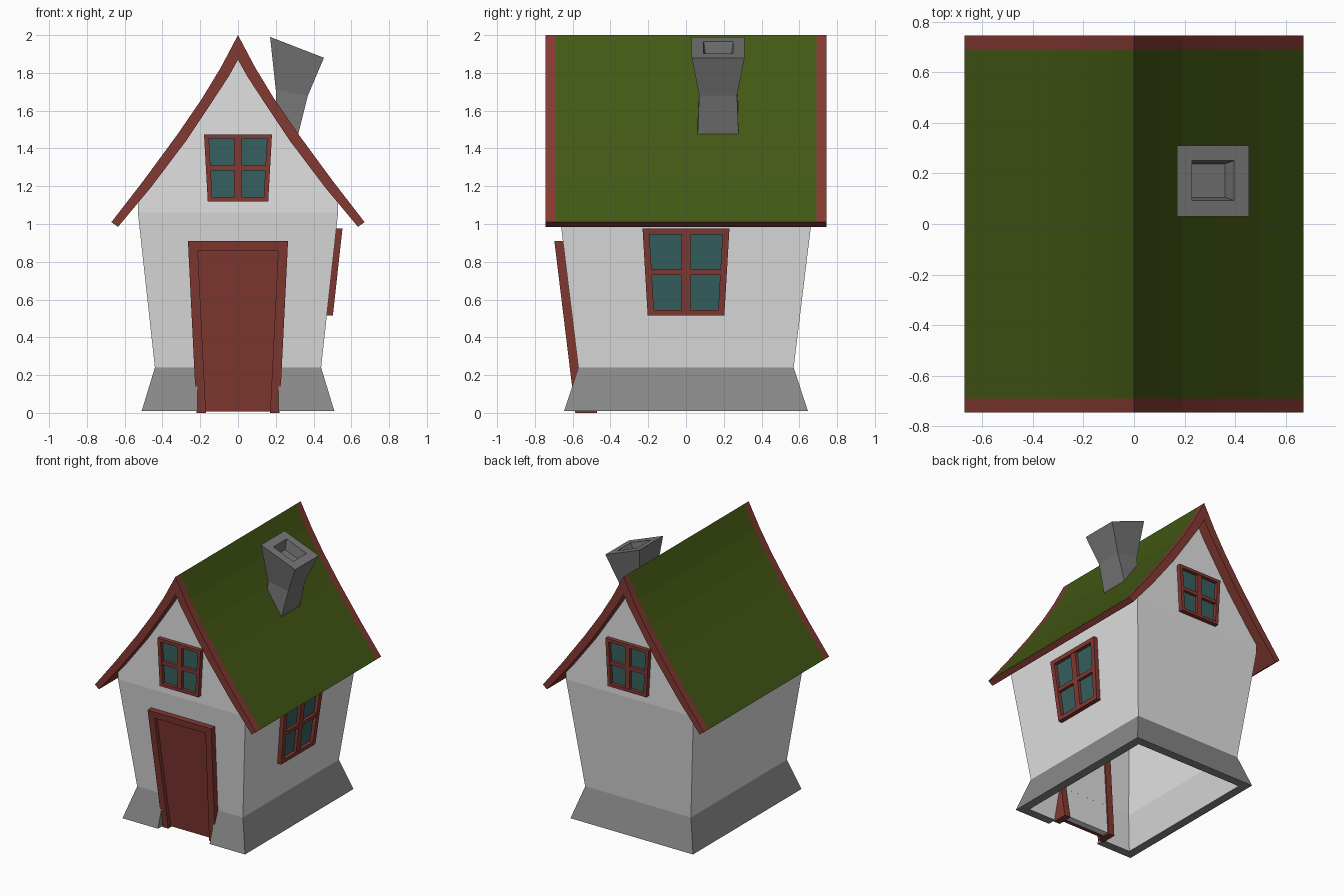
import bpy, bmesh

if "Cube" in bpy.data.objects:
    bpy.data.objects.remove(bpy.data.objects["Cube"])

# ---------- materials ----------
def material(name, rgb):
    m = bpy.data.materials.new(name)
    m.diffuse_color = (*rgb, 1)
    m.use_nodes = True
    m.node_tree.nodes["Principled BSDF"].inputs["Base Color"].default_value = m.diffuse_color
    return m

PLASTER = material("white plaster", (.75, .75, .75))
STONE = material("base stone", (.25, .25, .25))
CHIMNEY = material("chimney stone", (.18, .18, .18))
RED = material("red wood", (.23, .041, .032))
GREEN = material("green roof", (.056, .098, .007))
GLASS = material("teal glass", (.036, .12, .115))

# ---------- helpers ----------
def finish(bm, name, mats, rule=None):
    bmesh.ops.recalc_face_normals(bm, faces=bm.faces)
    if rule:
        for f in bm.faces:
            f.material_index = rule(f)
    me = bpy.data.meshes.new(name)
    bm.to_mesh(me)
    bm.free()
    for m in mats:
        me.materials.append(m)
    ob = bpy.data.objects.new(name, me)
    bpy.context.collection.objects.link(ob)
    return ob

def loft(bm, loops, closed=True, cyclic=False):
    """Skin equal point loops; closed joins each loop, cyclic joins last to first."""
    rows = [[bm.verts.new(p) for p in loop] for loop in loops]
    n, k = len(rows), len(rows[0])
    for i in range(n if cyclic else n - 1):
        for j in range(k if closed else k - 1):
            a, b, m = rows[i], rows[(i + 1) % n], (j + 1) % k
            bm.faces.new((a[j], a[m], b[m], b[j]))
    return rows

def board(bm, place, corners, w0, w1):
    """Solid from four (u, z) corners between depths w0 and w1 of a wall."""
    rows = loft(bm, [[place(u, z, w) for u, z in corners] for w in (w0, w1)])
    bm.faces.new(rows[0])
    bm.faces.new(rows[1])

def rect(hx, hy, z):
    return [(hx, -hy, z), (hx, hy, z), (-hx, hy, z), (-hx, -hy, z)]

def taper(z, z0, z1, h0, h1):
    return h0 + (h1 - h0) * (z - z0) / (z1 - z0)

# ---------- walls: hollow, widening upward ----------
bm = bmesh.new()
loft(bm, [rect(.44, .57, .24), rect(.53, .67, 1.06),
          rect(.47, .61, 1.06), rect(.38, .51, .24)], cyclic=True)
finish(bm, "walls", [PLASTER])

# ---------- flared stone base, open at the door ----------
def base_path(hx, hy, z, dx=.215):
    return [(dx, -hy, z), (hx, -hy, z), (hx, hy, z),
            (-hx, hy, z), (-hx, -hy, z), (-dx, -hy, z)]

bm = bmesh.new()
rows = loft(bm, [base_path(.51, .645, .01), base_path(.44, .57, .24),
                 base_path(.38, .51, .24), base_path(.445, .58, .01)],
            closed=False, cyclic=True)
bm.faces.new([r[0] for r in rows])
bm.faces.new([r[-1] for r in rows])

def base_rule(f):
    c, n = f.calc_center_median(), f.normal
    inward = n.x * c.x + n.y * c.y < -.05
    return 1 if inward and n.z < -.1 and n.z > -.9 else 0
finish(bm, "stone_base", [STONE, PLASTER], base_rule)

# ---------- roof: curved slab with red ends, edges and underside ----------
outer = [(0, 2), (.09, 1.83), (.19, 1.665), (.32, 1.475), (.5, 1.23), (.67, 1.01)]
inner = [(0, 1.87), (.05, 1.78), (.145, 1.635), (.275, 1.44), (.46, 1.195), (.635, .985)]

def both_sides(half):
    return [(-x, z) for x, z in reversed(half[1:])] + half

profile = both_sides(outer) + both_sides(inner)[::-1]
bm = bmesh.new()
rows = loft(bm, [[(x, y, z) for x, z in profile] for y in (-.745, -.69, .69, .745)])
for a in (rows[0], rows[-1]):
    for j in range(10):
        m = len(profile) - 1 - j
        bm.faces.new((a[j], a[j + 1], a[m - 1], a[m]))
finish(bm, "roof", [RED, GREEN],
       lambda f: int(f.normal.z > .1 and abs(f.calc_center_median().y) < .6))

# ---------- gable block under the roof ----------
middle = [((a + c) / 2, (b + d) / 2) for (a, b), (c, d) in zip(outer, inner)][:-1]
gable = both_sides(middle + [(.53, 1.15), (.53, 1.06)])
bm = bmesh.new()
rows = loft(bm, [[(x, y, z) for x, z in gable] for y in (-.67, .67)])
bm.faces.new(rows[0])
bm.faces.new(rows[1])
finish(bm, "gable", [PLASTER])

# ---------- chimney: bent, flaring, with a sunken mouth ----------
def chimney_ring(xl, zl, xr, zr, y0, y1):
    return [(xl, y0, zl), (xr, y0, zr), (xr, y1, zr), (xl, y1, zl)]

bm = bmesh.new()
rows = loft(bm, [chimney_ring(.2, 1.56, .31, 1.44, .06, .28),
                 chimney_ring(.2, 1.71, .37, 1.68, .07, .27),
                 chimney_ring(.17, 1.99, .455, 1.88, .03, .31),
                 chimney_ring(.23, 1.967, .395, 1.903, .093, .25),
                 chimney_ring(.225, 1.89, .36, 1.838, .105, .238)])
bm.faces.new(rows[0])
bm.faces.new(rows[-1])
finish(bm, "chimney", [CHIMNEY])

# ---------- wall placements ----------
def on_front(u, z, w):
    return (u, -(.541 + .122 * z) - w, z)

def on_right(u, z, w):
    return (.44 + (z - .24) * .11 + w, u, z)

def on_front_gable(u, z, w):
    return (u, -.67 - w, z)

def on_back_gable(u, z, w):
    return (-u, .67 + w, z)

# ---------- windows: tapered frame, cross bars, glass plate ----------
def window(name, place, z0, z1, h0, h1, stile, rail, bar, cross):
    def h(z):
        return taper(z, z0, z1, h0, h1)
    bm = bmesh.new()
    for s in (-1, 1):
        board(bm, place, [(s * h0, z0), (s * h1, z1), (s * (h1 - stile), z1),
                          (s * (h0 - stile), z0)], -.01, .032)
    for a, b in ((z0, z0 + rail), (z1 - rail, z1)):
        board(bm, place, [(-h(a) + stile, a), (h(a) - stile, a),
                          (h(b) - stile, b), (-h(b) + stile, b)], -.01, .032)
    board(bm, place, [(-bar, z0 + rail), (bar, z0 + rail),
                      (bar, z1 - rail), (-bar, z1 - rail)], -.01, .028)
    a, b = (z0 + z1) / 2 - cross, (z0 + z1) / 2 + cross
    for s in (-1, 1):
        board(bm, place, [(s * bar, a), (s * (h(a) - stile), a),
                          (s * (h(b) - stile), b), (s * bar, b)], -.01, .028)
    finish(bm, name + "_frame", [RED])
    bm = bmesh.new()
    e = .01
    board(bm, place, [(-h0 + e, z0 + e), (h0 - e, z0 + e),
                      (h1 - e, z1 - e), (-h1 + e, z1 - e)], -.002, .006)
    finish(bm, name + "_glass", [GLASS])

window("right_window", on_right, .515, .975, .203, .23, .035, .03, .024, .014)
window("front_gable_window", on_front_gable, 1.12, 1.475, .16, .18, .025, .022, .02, .013)
window("back_gable_window", on_back_gable, 1.12, 1.475, .16, .18, .025, .022, .02, .013)

# ---------- door ----------
bm = bmesh.new()
for s in (-1, 1):
    board(bm, on_front, [(s * .22, 0), (s * .265, .91), (s * .215, .91), (s * .17, 0)], -.07, .045)
board(bm, on_front, [(-.2125, .86), (.2125, .86), (.215, .91), (-.215, .91)], -.07, .045)
finish(bm, "door_frame", [RED])
bm = bmesh.new()
board(bm, on_front, [(-.175, .008), (.175, .008), (.214, .87), (-.214, .87)], -.01, .015)
finish(bm, "door", [RED])
bm = bmesh.new()
board(bm, on_front, [(-.18, .01), (.18, .01), (.19, .26), (-.19, .26)], -.06, -.012)
finish(bm, "door_backing", [PLASTER])
